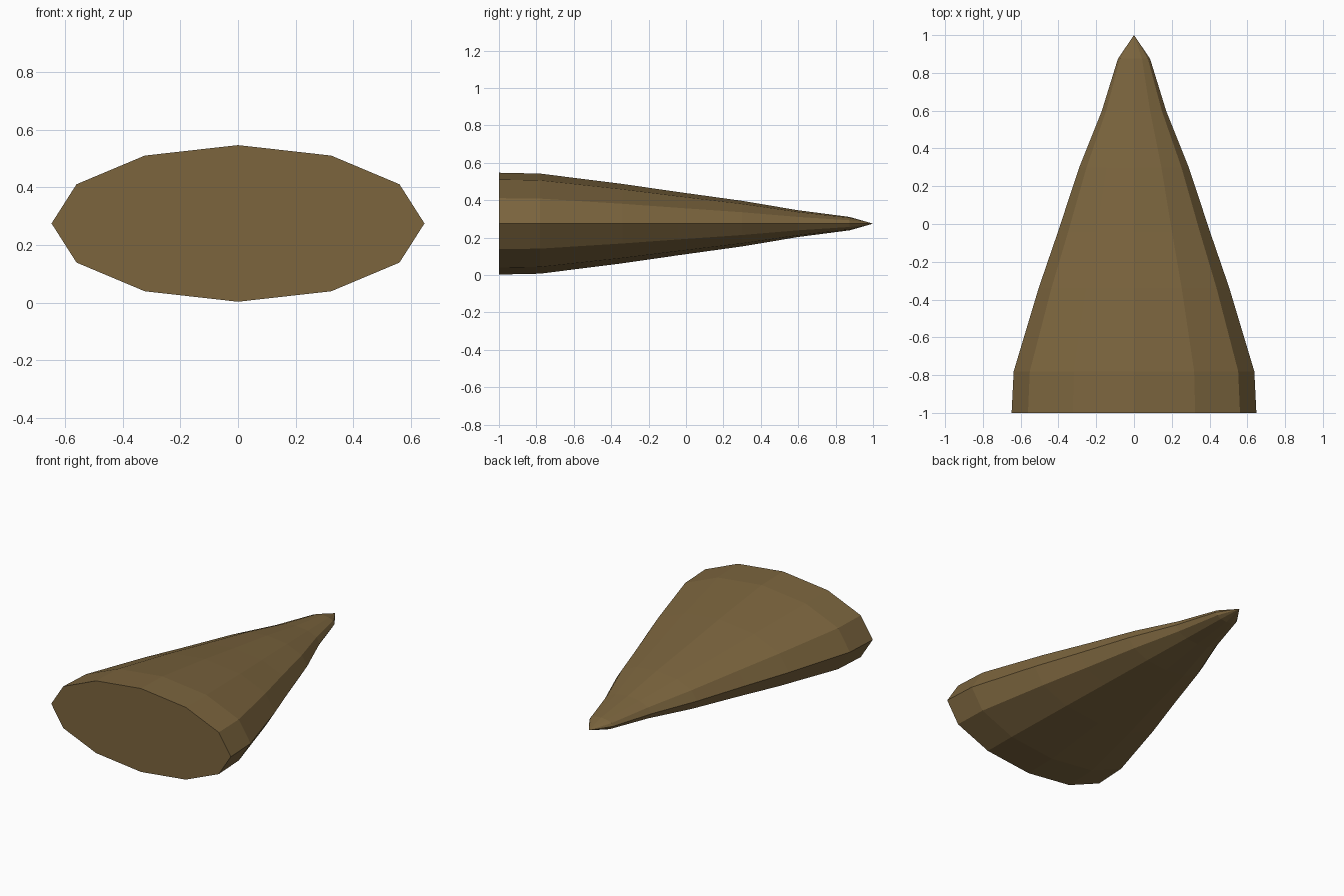
import bpy, bmesh, math

if "Cube" in bpy.data.objects:
    bpy.data.objects.remove(bpy.data.objects["Cube"])

SIDES = 12
CENTER_Z = 0.275
FLATTEN = 0.42  # height / width of the oval section

# (y, half width) from the flat base towards the tip
PROFILE = [(-1.0, 0.648), (-0.78, 0.637), (-0.34, 0.505), (-0.04, 0.402),
           (0.30, 0.29), (0.60, 0.17), (0.875, 0.085)]

bm = bmesh.new()


def oval_ring(y, r):
    return [bm.verts.new((r * math.cos(a), y, CENTER_Z + r * FLATTEN * math.sin(a)))
            for a in (2 * math.pi * i / SIDES for i in range(SIDES))]


# Tapered body
rings = [oval_ring(y, r) for y, r in PROFILE]
for a, b in zip(rings, rings[1:]):
    for i in range(SIDES):
        j = (i + 1) % SIDES
        bm.faces.new((a[i], a[j], b[j], b[i]))

# Flat base and pointed tip
bm.faces.new(rings[0])
tip = bm.verts.new((0, 1.0, CENTER_Z))
for i in range(SIDES):
    bm.faces.new((rings[-1][i], rings[-1][(i + 1) % SIDES], tip))

bmesh.ops.recalc_face_normals(bm, faces=bm.faces)
mesh = bpy.data.meshes.new("flattened_spike")
bm.to_mesh(mesh)
bm.free()
spike = bpy.data.objects.new("flattened_spike", mesh)
bpy.context.collection.objects.link(spike)

# Brown horn colour
brown = bpy.data.materials.new("brown")
brown.diffuse_color = (0.2, 0.13, 0.048, 1)
brown.use_nodes = True
brown.node_tree.nodes["Principled BSDF"].inputs["Base Color"].default_value = brown.diffuse_color
mesh.materials.append(brown)
